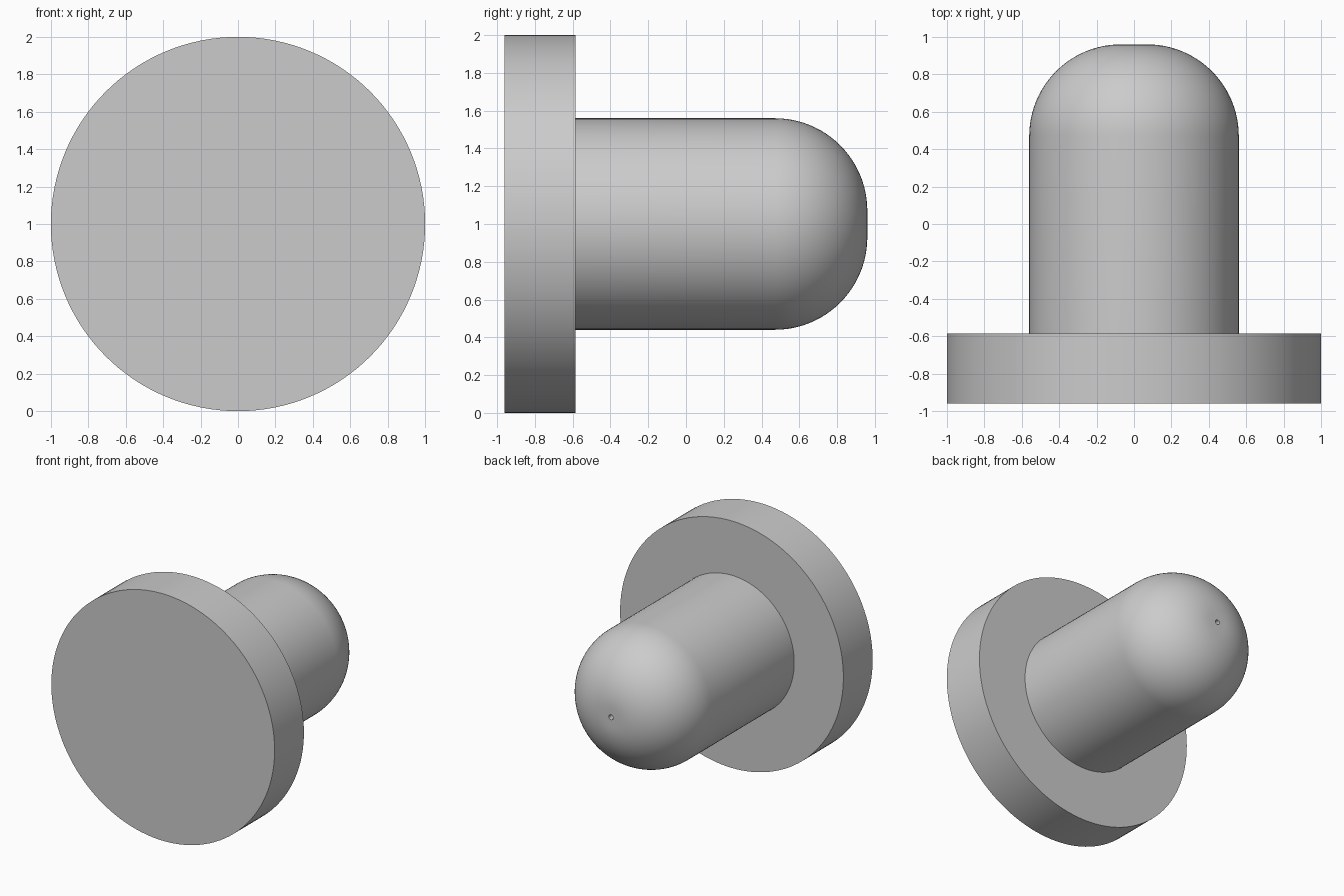
import bpy, bmesh, math
from mathutils import Matrix, Vector

cube = bpy.data.objects.get("Cube")
if cube:
    bpy.data.objects.remove(cube, do_unlink=True)

# Plain grey material
grey = bpy.data.materials.new("plain_grey")
grey.use_nodes = True
color = (0.6, 0.6, 0.6, 1)
grey.diffuse_color = color
grey.node_tree.nodes["Principled BSDF"].inputs["Base Color"].default_value = color


def revolve(name, profile, steps=96):
    """Turn (radius, y) points about the y axis at z = 1."""
    bm = bmesh.new()
    verts = [bm.verts.new((r, y, 1)) for r, y in profile]
    edges = [bm.edges.new(pair) for pair in zip(verts, verts[1:])]
    bmesh.ops.spin(bm, geom=verts + edges, cent=(0, 0, 1), axis=(0, 1, 0),
                   angle=math.tau, steps=steps, use_merge=True)
    bmesh.ops.remove_doubles(bm, verts=bm.verts[:], dist=0.0001)
    bmesh.ops.recalc_face_normals(bm, faces=bm.faces[:])
    mesh = bpy.data.meshes.new(name)
    bm.to_mesh(mesh)
    bm.free()
    mesh.materials.append(grey)
    obj = bpy.data.objects.new(name, mesh)
    bpy.context.collection.objects.link(obj)
    bpy.ops.object.select_all(action='DESELECT')
    obj.select_set(True)
    bpy.context.view_layer.objects.active = obj
    bpy.ops.object.shade_smooth_by_angle(angle=math.radians(30))
    return obj


FRONT, STEP, TIP = -0.96, -0.585, 0.96
SHAFT, FILLET, HOLE, DEPTH = 0.56, 0.49, 0.02, 0.3

# Wide base disc
revolve("base_disc", [(0, FRONT), (1, FRONT), (1, STEP), (0, STEP)], 128)

# Round-ended shaft with a tiny blind hole in the tip
dome = []
for i in range(25):
    a = math.pi / 2 * i / 24
    dome.append((SHAFT - FILLET + FILLET * math.cos(a),
                 TIP - FILLET + FILLET * math.sin(a)))
revolve("domed_shaft", [(SHAFT, STEP)] + dome +
        [(HOLE, TIP), (HOLE, TIP - DEPTH), (0, TIP - DEPTH)])
